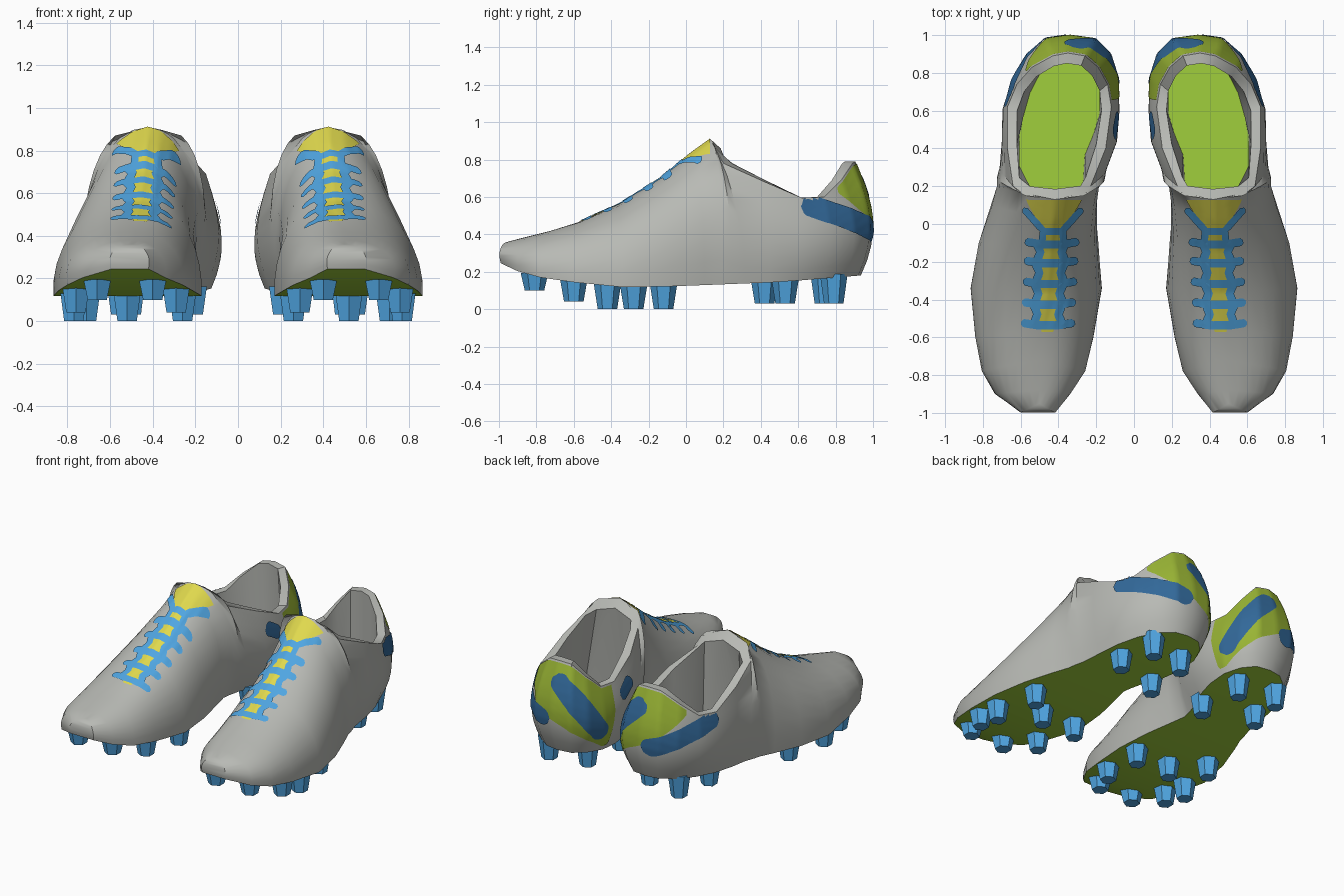
import bpy, bmesh, math
from mathutils import Vector
from mathutils.bvhtree import BVHTree

if "Cube" in bpy.data.objects:
    bpy.data.objects.remove(bpy.data.objects["Cube"])


def make_mat(name, r, g, b):
    m = bpy.data.materials.new(name)
    m.diffuse_color = (r, g, b, 1)
    m.use_nodes = True
    m.node_tree.nodes["Principled BSDF"].inputs["Base Color"].default_value = m.diffuse_color
    return m


GREY = make_mat("grey", 0.48, 0.49, 0.46)
LIME = make_mat("lime", 0.35, 0.62, 0.045)
OLIVE = make_mat("olive_lime", 0.32, 0.46, 0.035)
BLUE = make_mat("sky_blue", 0.08, 0.38, 0.76)
NAVY = make_mat("deep_blue", 0.032, 0.14, 0.32)
YELLOW = make_mat("yellow", 0.74, 0.69, 0.075)


def finish(name, bm, mats, angle=None):
    """Turn a bmesh into an object and mirror it into the second boot."""
    me = bpy.data.meshes.new(name)
    bm.to_mesh(me)
    bm.free()
    for m in mats:
        me.materials.append(m)
    ob = bpy.data.objects.new(name, me)
    bpy.context.collection.objects.link(ob)
    if angle:
        bpy.ops.object.select_all(action='DESELECT')
        ob.select_set(True)
        bpy.context.view_layer.objects.active = ob
        bpy.ops.object.shade_smooth_by_angle(angle=math.radians(angle))
    mod = ob.modifiers.new("pair", 'MIRROR')
    mod.use_mirror_merge = False
    return ob


def interp(table, t):
    for (a, va), (b, vb) in zip(table, table[1:]):
        if t <= b:
            f = max(0, (t - a) / (b - a))
            return va + (vb - va) * f
    return table[-1][1]


# sole height along the length
SOLE = [(-1, .25), (-.85, .18), (-.5, .13), (-.3, .115), (0, .125), (.5, .145), (.93, .18)]

# stations toe to heel: sole y, top y, top z, outer x (sole, widest, top), inner x (same)
ROWS = [
    (-.99, -.95, .36, .59, .61, .50, .42, .41, .50),
    (-.90, -.88, .38, .73, .75, .50, .34, .33, .50),
    (-.78, -.72, .42, .80, .82, .49, .26, .25, .49),
    (-.60, -.56, .47, .84, .85, .48, .215, .21, .48),
    (-.34, -.36, .56, .865, .875, .455, .17, .165, .455),
    (-.10, -.14, .70, .82, .835, .44, .19, .18, .44),
    (.10, .02, .83, .75, .775, .43, .23, .175, .43),
    (.20, .13, .91, .71, .75, .42, .25, .165, .42),
    (.25, .15, .87, .70, .74, .575, .24, .155, .265),
    (.32, .20, .78, .68, .72, .64, .22, .14, .23),
    (.45, .40, .69, .665, .70, .67, .16, .09, .15),
    (.60, .62, .595, .64, .69, .67, .125, .076, .12),
    (.74, .74, .60, .59, .64, .62, .125, .08, .14),
    (.85, .83, .69, .52, .56, .54, .17, .12, .19),
    (.92, .89, .78, .43, .47, .43, .24, .20, .26),
    (.935, .905, .79, .34, .34, .35, .34, .34, .35),
]
N, STEPS = len(ROWS), 9


def column(i, side):
    """Bezier from the sole edge up to the instep ridge or collar."""
    ys, yt, zt = ROWS[i][:3]
    sx, wx, tx = ROWS[i][3 + 3 * side: 6 + 3 * side]
    zs = interp(SOLE, ys)
    h = zt - zs
    b, t = Vector((sx, ys, zs)), Vector((tx, yt, zt))
    wy = ys + .125 * max(0, (ys - .6) / .335)
    if i == 0:
        wy -= .02
    w = Vector((sx + (wx - sx) * 1.7, wy, zs + h * (.53 if i < 8 else .42)))
    c = t.lerp(w, .62 if i < 9 else .47)
    c.z = zt - (.3 * h if i >= 9 else .12 * h if i == 8 else 0)
    pts = []
    for k in range(STEPS + 1):
        s = k / STEPS
        pts.append(b * (1 - s)**3 + w * 3 * s * (1 - s)**2 + c * 3 * s * s * (1 - s) + t * s**3)
    return pts


# ---- boot body: outer shell, sole, collar rim, lining, insole
cols = [column(i, 0) for i in range(N)] + [column(i, 1) for i in range(N - 2, -1, -1)]
M = len(cols)
bm = bmesh.new()
grid = [[bm.verts.new(p) for p in c] for c in cols]


def face(b, vs, mi=0):
    vs = list(dict.fromkeys(vs))
    if len(vs) > 2:
        b.faces.new(vs).material_index = mi


for j in range(M):
    a, b = grid[j], grid[(j + 1) % M]
    for k in range(STEPS):
        face(bm, (a[k], b[k], b[k + 1], a[k + 1]))
for i in range(N - 1):
    face(bm, (grid[i][0], grid[M - 1 - i][0], grid[M - 2 - i][0], grid[i + 1][0]), 1)


def inset(p, d):
    v = Vector((.4 - p.x, .52 - p.y, 0))
    return p + v.normalized() * d


rim, low = [], []
for j in range(7, M - 7):
    front = j < 9 or j > M - 10
    p = inset(cols[j][-1], .055)
    rim.append(bm.verts.new((p.x, p.y, p.z - (.05 if front else 0))))
    q = inset(cols[j][0], .06)
    low.append(bm.verts.new((q.x, q.y - (.1 if front else 0), .21)))
L = len(rim)
for n in range(L):
    m = (n + 1) % L
    face(bm, (grid[7 + n][-1], grid[7 + m][-1], rim[m], rim[n]))
    face(bm, (rim[n], rim[m], low[m], low[n]))
face(bm, low, 1)
bmesh.ops.remove_doubles(bm, verts=bm.verts, dist=1e-4)
bmesh.ops.recalc_face_normals(bm, faces=bm.faces)
bvh = BVHTree.FromBMesh(bm)
finish("boot_body", bm, [GREY, LIME], 38)


# ---- thin coloured plates laid onto the shell
def from_top(u, v, off):
    p, n, _, _ = bvh.ray_cast(Vector((u, v, 2)), Vector((0, 0, -1)))
    return p + n * off if p else None


R = .33  # heel wrap radius: u = angle * R, zero at the back, positive outward


def from_heel(u, v, off):
    d = Vector((math.sin(u / R), math.cos(u / R), 0))
    o = Vector((.38, .6, v))
    p, n, _, _ = bvh.ray_cast(o + d * 1.0, -d)
    return p + n * off if p and (p - o).dot(d) > .1 and n.dot(d) > .2 else None


def patch(bm, rows, proj, off):
    vs = [[proj(u, v, off) for u, v in r] for r in rows]
    vs = [[bm.verts.new(p) if p else None for p in r] for r in vs]
    for a, b in zip(vs, vs[1:]):
        for k in range(len(a) - 1):
            q = (a[k], a[k + 1], b[k + 1], b[k])
            if all(q):
                f = bm.faces.new(q)
                f.normal_update()
                hit = bvh.find_nearest(f.calc_center_median())
                if f.normal.dot(hit[1]) < 0:
                    f.normal_flip()


def strip(bm, path, width, proj, off):
    """Band along a path with rounded ends."""
    path = [Vector(p) for p in path]
    pts = []
    for a, b in zip(path, path[1:]):
        n = max(2, int((b - a).length / .012))
        pts += [a.lerp(b, i / n) for i in range(n)]
    pts.append(path[-1])
    rows = []
    for i, p in enumerate(pts):
        d = (pts[min(i + 2, len(pts) - 1)] - pts[max(i - 2, 0)]).normalized()
        e = min((p - pts[0]).length, (p - pts[-1]).length) / (width * .4)
        s = Vector((-d.y, d.x)) * width / 2 * math.sqrt(max(.15, 1 - max(0, 1 - e)**2))
        rows.append([p + s * (k / 4) for k in range(-4, 5)])
    patch(bm, rows, proj, off)


def mid_x(y):
    return .43 - .05 * y


# tongue: narrow strip widening to the top edge
bm = bmesh.new()
rows = []
for i in range(47):
    y = -.57 + .7 * i / 46
    w = interp([(-.57, .03), (-.5, .055), (-.02, .055), (.09, .125), (.13, .145)], y)
    rows.append([(mid_x(y) + w * k / 8, y) for k in range(-8, 9)])
patch(bm, rows, from_top, .004)
finish("tongue", bm, [YELLOW], 40)

# laces: crossbars, side links and the top V
bm = bmesh.new()
bars = [-.53, -.42, -.31, -.2, -.1]
for y in bars:
    c = mid_x(y)
    strip(bm, [(c - .14, y + .01), (c - .05, y - .004), (c + .05, y - .004), (c + .14, y + .01)],
          .044, from_top, .007)
for s in (-1, 1):
    for y in bars[:-1]:
        c = mid_x(y)
        strip(bm, [(c + s * .075, y), (c + s * .055, y + .055), (c + s * .075, y + .11)],
              .044, from_top, .008)
    c = mid_x(0)
    strip(bm, [(c + s * .055, -.1), (c + s * .05, -.03), (c + s * .15, .085)], .036, from_top, .008)
strip(bm, [(c - .06, -.035), (c + .06, -.035)], .036, from_top, .007)
finish("laces", bm, [BLUE], 40)

# heel patch, bounded above by the collar
TOP = [(-86, .595), (-60, .6), (-40, .69), (-22, .78), (-6, .79), (10, .78), (35, .69), (45, .65)]
LOW = [(-78, .42), (-68, .2), (-58, .2), (-20, .37), (5, .45), (42, .62)]
bm = bmesh.new()
rows = []
for d in range(-78, 43, 3):
    hi, lo = interp(TOP, d) - .012, interp(LOW, d)
    rows.append([(math.radians(d) * R, lo + (max(hi, lo) - lo) * k / 16) for k in range(17)])
patch(bm, rows, from_heel, .004)
finish("heel_patch", bm, [OLIVE], 40)

# heel stripes: outer side, diagonal on the inner back, short inner side
bm = bmesh.new()
for path, w in ([(86, .57), (64, .53), (42, .495), (-3, .40)], .12), \
               ([(-6, .70), (-29, .55), (-59, .28)], .12), \
               ([(-92, .48), (-118, .56)], .09):
    strip(bm, [(math.radians(d) * R, z) for d, z in path], w, from_heel, .007)
finish("heel_stripes", bm, [NAVY], 40)

# ---- studs: six-sided tapered pegs (x, y, tip height)
STUDS = [(.40, -.81, .10), (.66, -.81, .10), (.29, -.60, .04), (.76, -.60, .04),
         (.77, -.42, 0), (.52, -.28, 0), (.26, -.28, 0), (.71, -.12, 0),
         (.21, .42, .03), (.55, .53, .03), (.24, .74, .03), (.50, .79, .03)]
bm = bmesh.new()
for x, y, tip in STUDS:
    base = interp(SOLE, y) + .02
    r = bmesh.ops.create_cone(bm, cap_ends=True, segments=6, radius1=.052, radius2=.074,
                              depth=base - tip)
    bmesh.ops.translate(bm, verts=r['verts'], vec=(x, y, (base + tip) / 2))
finish("studs", bm, [BLUE])
